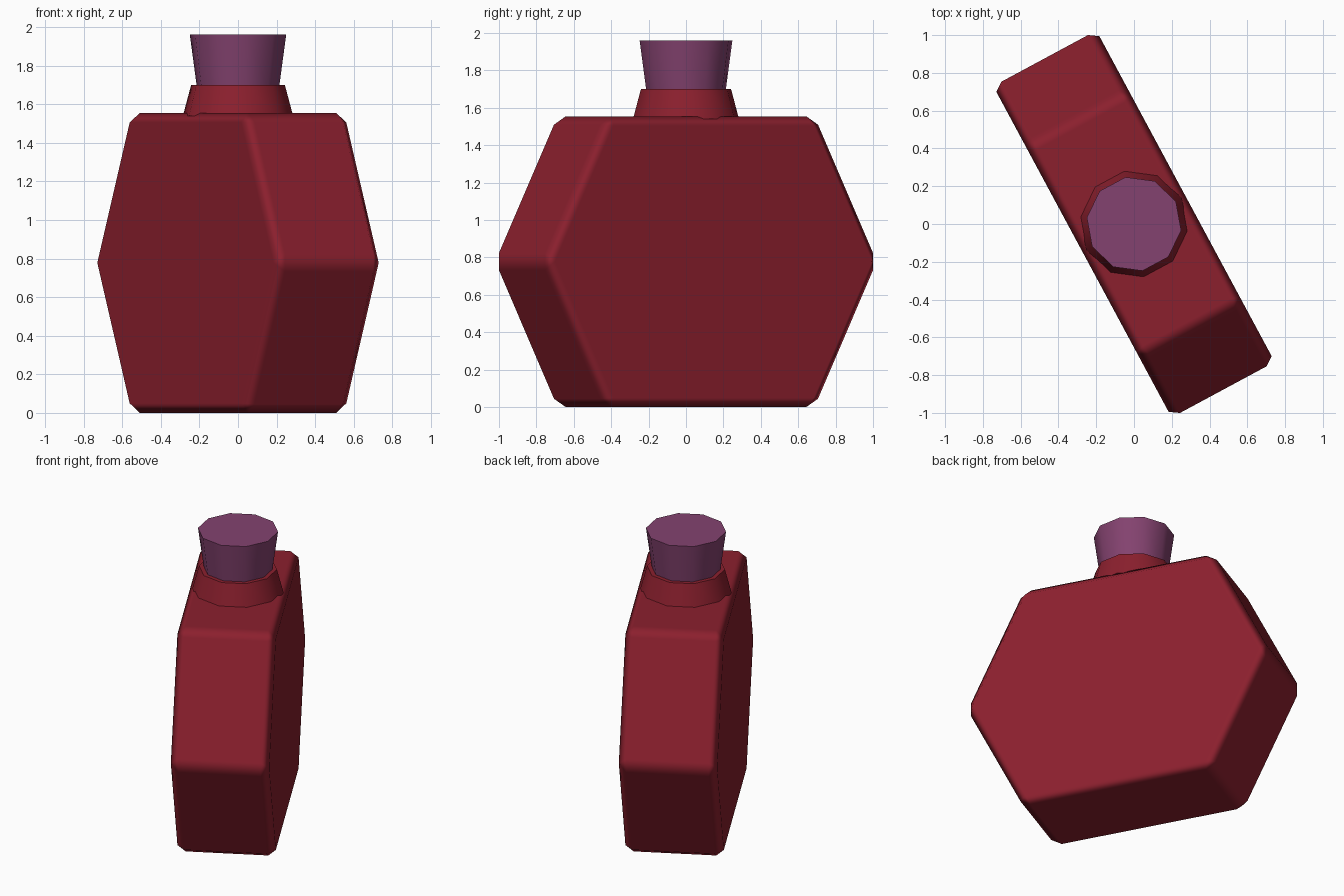
import bpy, bmesh
from math import radians, sin, cos, tau

if "Cube" in bpy.data.objects:
    bpy.data.objects.remove(bpy.data.objects["Cube"])

TURN = radians(-61.7)   # the whole bottle is turned about z
SIDES = 10


def material(name, color):
    m = bpy.data.materials.new(name)
    m.diffuse_color = (*color, 1)
    m.use_nodes = True
    m.node_tree.nodes["Principled BSDF"].inputs["Base Color"].default_value = m.diffuse_color
    return m


def finish(bm, name, mat):
    bmesh.ops.recalc_face_normals(bm, faces=bm.faces[:])
    mesh = bpy.data.meshes.new(name)
    bm.to_mesh(mesh)
    bm.free()
    mesh.materials.append(mat)
    ob = bpy.data.objects.new(name, mesh)
    bpy.context.collection.objects.link(ob)
    ob.rotation_euler.z = TURN
    return ob


def tapered_round(name, rings, mat):
    """Closed ten-sided solid from (radius, height) rings."""
    bm = bmesh.new()
    loops = [[bm.verts.new((r * sin(tau * i / SIDES), r * cos(tau * i / SIDES), z))
              for i in range(SIDES)] for r, z in rings]
    for a, b in zip(loops, loops[1:]):
        for i in range(SIDES):
            j = (i + 1) % SIDES
            bm.faces.new((a[i], a[j], b[j], b[i]))
    bm.faces.new(loops[0])
    bm.faces.new(loops[-1])
    ob = finish(bm, name, mat)
    bpy.ops.object.select_all(action='DESELECT')
    ob.select_set(True)
    bpy.context.view_layer.objects.active = ob
    bpy.ops.object.shade_smooth_by_angle(angle=radians(42))
    return ob


glass = material("red_glass", (0.26, 0.014, 0.027))
purple = material("purple_stopper", (0.23, 0.055, 0.16))

# Body: flat hexagonal slab with softened edges
profile = [(1.018, 0.778), (0.64, 1.555), (-0.64, 1.555),
           (-1.018, 0.778), (-0.64, 0), (0.64, 0)]
bm = bmesh.new()
front, back = [[bm.verts.new((x, y, z)) for x, z in profile] for y in (-0.31, 0.31)]
bm.faces.new(front)
bm.faces.new(back)
for i in range(6):
    j = (i + 1) % 6
    bm.faces.new((front[i], front[j], back[j], back[i]))
for f in bm.faces:
    f.smooth = True
body = finish(bm, "bottle_body", glass)
bevel = body.modifiers.new("soft_edges", 'BEVEL')
bevel.width = 0.05
bevel.segments = 1
bevel.limit_method = 'ANGLE'
bevel.angle_limit = radians(30)
bevel.harden_normals = True

# Neck and flared stopper
tapered_round("bottle_neck", [(0.288, 1.54), (0.245, 1.70)], glass)
tapered_round("stopper", [(0.214, 1.68), (0.252, 1.96)], purple)
